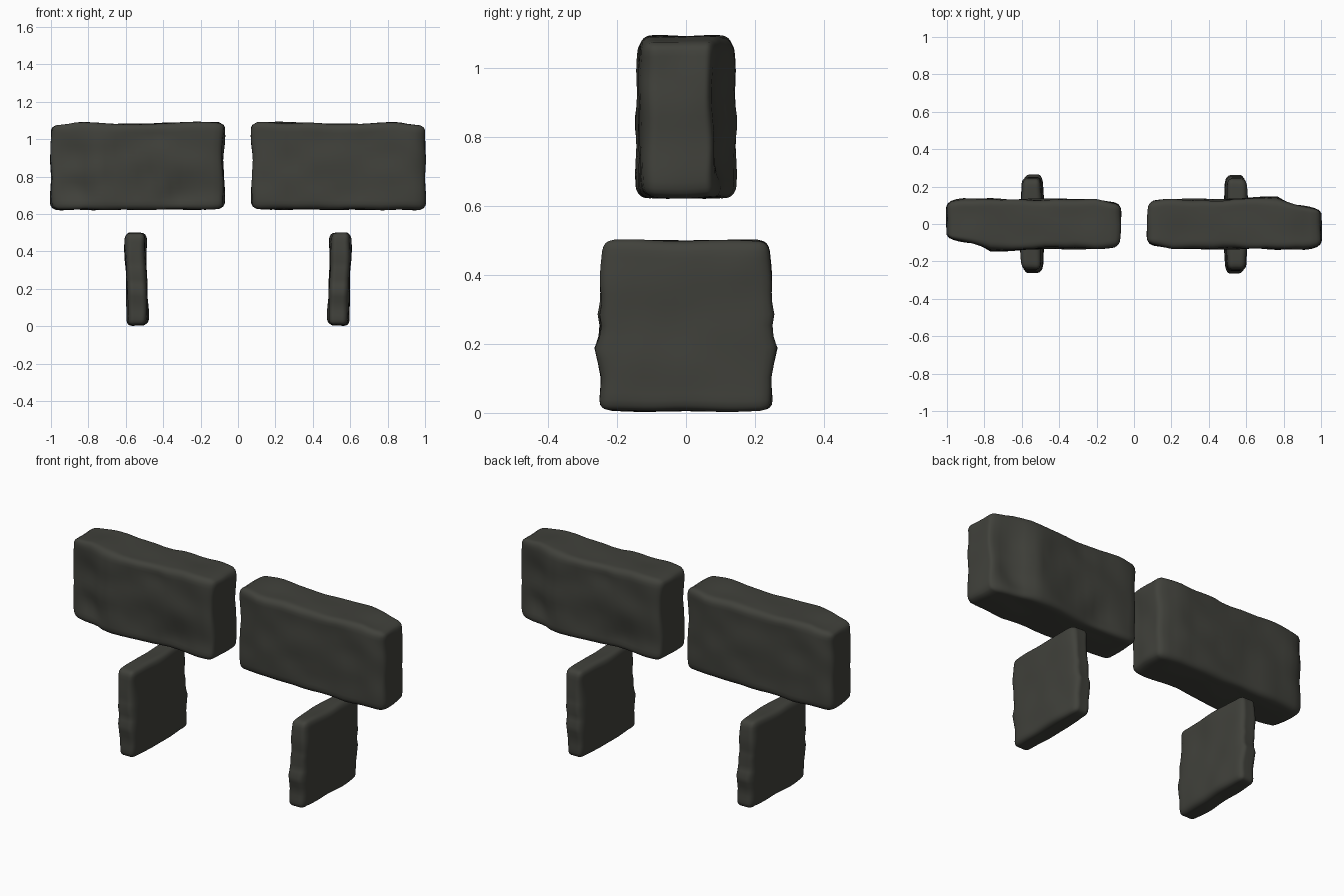
import bpy, bmesh, math
from mathutils import Vector, noise

if "Cube" in bpy.data.objects:
    bpy.data.objects.remove(bpy.data.objects["Cube"])

stone = bpy.data.materials.new("dark stone")
stone.diffuse_color = (0.052, 0.053, 0.044, 1)
stone.use_nodes = True
stone.node_tree.nodes["Principled BSDF"].inputs["Base Color"].default_value = stone.diffuse_color


def lerp_table(t, pts):
    """Piecewise linear lookup through (position, value) pairs."""
    if t <= pts[0][0]:
        return pts[0][1]
    for (a, va), (b, vb) in zip(pts, pts[1:]):
        if t <= b:
            return va + (vb - va) * (t - a) / (b - a)
    return pts[-1][1]


def gauss(dx, dz, w):
    return math.exp(-(dx * dx + dz * dz) / (w * w))


def rough_block(name, centre, half, r, shape, amp, seed, turn):
    """Rounded box, reshaped by a function; turn spins it half round z."""
    bm = bmesh.new()
    bmesh.ops.create_cube(bm, size=2)
    bmesh.ops.subdivide_edges(bm, edges=bm.edges[:], cuts=19, use_grid_fill=True)
    for v in bm.verts:
        # pull grid lines toward the edges so the rounding is well sampled
        u = Vector([math.sin(c * math.pi / 2) * 0.5 + c * 0.5 for c in v.co])
        p = Vector([c * h for c, h in zip(u, half)])
        inner = Vector([max(-h + r, min(h - r, c)) for c, h in zip(p, half)])
        d = p - inner
        if d.length > 1e-6:
            p = inner + d.normalized() * r
        p = shape(p)
        n = noise.noise_vector(p * 7 + Vector((seed, seed * 2.3, 0)))
        p += Vector((n.x * amp, n.y * amp, n.z * amp * 0.6))
        p += Vector(centre)
        v.co = Vector((-p.x, -p.y, p.z)) if turn else p
    bmesh.ops.recalc_face_normals(bm, faces=bm.faces[:])
    me = bpy.data.meshes.new(name)
    bm.to_mesh(me)
    bm.free()
    me.materials.append(stone)
    ob = bpy.data.objects.new(name, me)
    bpy.context.collection.objects.link(ob)
    me.shade_smooth()
    return ob


# chipped hollows and bulges on the rough face: x, z, width, depth
CHIPS = [(-0.36, 0.08, 0.10, 0.02), (-0.33, -0.13, 0.08, 0.025),
         (-0.22, 0.0, 0.07, -0.014), (0.06, -0.06, 0.09, 0.015),
         (0.2, -0.17, 0.09, 0.03), (0.3, -0.03, 0.09, -0.005),
         (-0.04, 0.14, 0.10, 0.016), (0.1, 0.17, 0.05, 0.012)]


def slab_shape(p):
    x, z = p.x, p.z
    if p.y < 0:  # rough face
        k = -p.y / 0.133
        p.y += k * lerp_table(x, [(-0.46, 0.05), (-0.3, 0.02), (-0.22, -0.01),
                                  (-0.05, -0.007), (0.1, 0.0), (0.46, 0.008)])
        p.y += k * sum(d * gauss(x - cx, z - cz, w) for cx, cz, w, d in CHIPS)
    else:        # plain face
        p.y -= p.y / 0.13 * lerp_table(x, [(-0.46, 0.015), (-0.38, 0.0),
                                           (0.33, 0.003), (0.46, 0.025)])
    if z > 0:    # wavy top
        p.z += z / 0.23 * lerp_table(x, [(-0.45, -0.012), (-0.32, 0.003),
                                         (-0.1, -0.008), (0.2, -0.002), (0.36, 0.003)])
    return p


def leg_shape(p):
    # knobbly upright edges, thinner toward the front and back ends
    z, k = p.z, (abs(p.y) / 0.24) ** 3
    table = [(-0.24, 0.003), (-0.15, 0.0), (-0.06, 0.018), (0.02, -0.012),
             (0.1, 0.004), (0.24, 0.0)]
    p.y += math.copysign(k * lerp_table(z, table), p.y)
    p.x *= 1 - 0.15 * k
    p.x -= 0.006 * math.sin(z * 9)
    return p


# two long slabs and two legs, each pair turned half round
for side, turn in (("left", False), ("right", True)):
    rough_block(side + "_slab", (-0.538, 0, 0.856), (0.462, 0.133, 0.232),
                0.035, slab_shape, 0.012, 3.1, turn)
    rough_block(side + "_leg", (-0.543, 0, 0.253), (0.057, 0.245, 0.247),
                0.03, leg_shape, 0.008, 7.4, turn)
